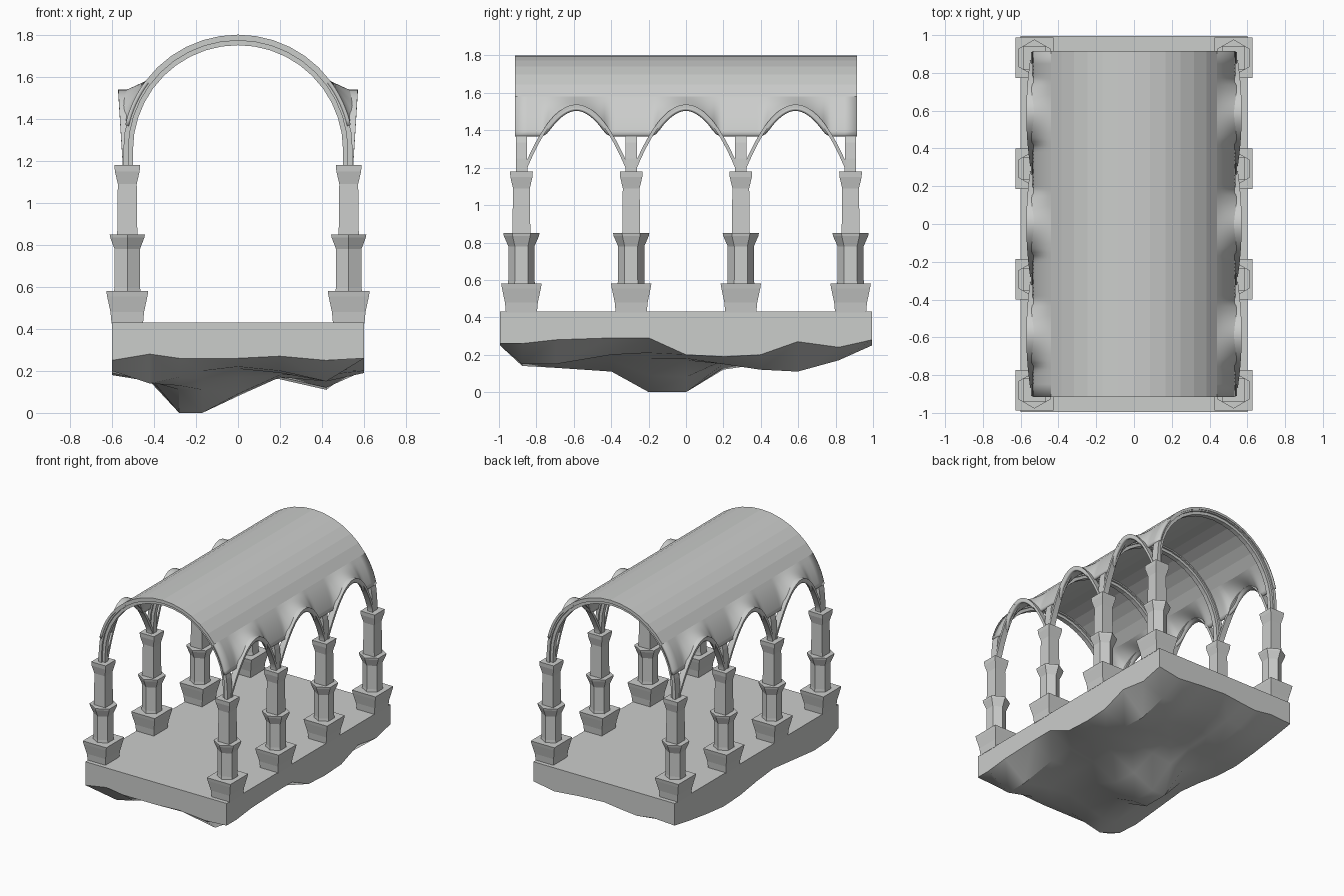
import bpy, bmesh, math

if "Cube" in bpy.data.objects:
    bpy.data.objects.remove(bpy.data.objects["Cube"])

stone = bpy.data.materials.new("pale grey stone")
stone.diffuse_color = (0.6, 0.61, 0.6, 1)
stone.use_nodes = True
stone.node_tree.nodes["Principled BSDF"].inputs["Base Color"].default_value = stone.diffuse_color


def make(name, verts, faces, recalc=True):
    me = bpy.data.meshes.new(name)
    me.from_pydata(verts, [], faces)
    if recalc:
        bm = bmesh.new()
        bm.from_mesh(me)
        bmesh.ops.recalc_face_normals(bm, faces=bm.faces)
        bm.to_mesh(me)
        bm.free()
    me.materials.append(stone)
    ob = bpy.data.objects.new(name, me)
    bpy.context.collection.objects.link(ob)
    return ob


def loft(name, rings):
    """Skin closed rings of equal length and cap both ends."""
    n = len(rings[0])
    verts = [v for r in rings for v in r]
    faces = [(i * n + k, i * n + (k + 1) % n, (i + 1) * n + (k + 1) % n, (i + 1) * n + k)
             for i in range(len(rings) - 1) for k in range(n)]
    last = (len(rings) - 1) * n
    faces += [tuple(range(n)), tuple(range(last, last + n))]
    return make(name, verts, faces)


def smooth(ob, deg):
    bpy.ops.object.select_all(action='DESELECT')
    ob.select_set(True)
    bpy.context.view_layer.objects.active = ob
    bpy.ops.object.shade_smooth_by_angle(angle=math.radians(deg))


# Rock platform: flat floor, upright sides, lumpy underside
XS = [-.6, -.42, -.28, -.17, 0, .2, .42, .6]
YS = [-1, -.88, -.7, -.4, -.2, 0, .2, .4, .6, .82, 1]
LOW = [
    [.25, .28, .26, .26, .26, .27, .25, .26],
    [.20, .14, .17, .20, .22, .20, .15, .26],
    [.19, .15, .13, .16, .21, .19, .15, .28],
    [.22, .17, .11, .11, .17, .20, .20, .29],
    [.24, .16, .00, .00, .09, .18, .21, .29],
    [.22, .15, .00, .00, .08, .17, .18, .20],
    [.19, .17, .12, .13, .15, .17, .15, .19],
    [.18, .16, .15, .17, .19, .17, .12, .20],
    [.20, .15, .14, .18, .20, .16, .11, .27],
    [.23, .18, .19, .21, .22, .19, .17, .24],
    [.26, .27, .25, .26, .28, .27, .25, .28],
]
nx, ny = len(XS), len(YS)
verts = [(x, y * .995, LOW[j][i]) for j, y in enumerate(YS) for i, x in enumerate(XS)]
faces = [(j * nx + i, j * nx + i + 1, (j + 1) * nx + i + 1, (j + 1) * nx + i)
         for j in range(ny - 1) for i in range(nx - 1)]
rim = ([i for i in range(nx)] + [j * nx + nx - 1 for j in range(1, ny)]
       + [(ny - 1) * nx + i for i in range(nx - 2, -1, -1)] + [j * nx for j in range(ny - 2, 0, -1)])
top0 = len(verts)
verts += [(verts[k][0], verts[k][1], .43) for k in rim]
m = len(rim)
faces += [(rim[k], rim[(k + 1) % m], top0 + (k + 1) % m, top0 + k) for k in range(m)]
faces.append(tuple(range(top0, top0 + m)))
smooth(make("rock_platform", verts, faces), 35)


# Columns: square plinth, hexagonal lower shaft, square upper shaft
def square(cx, cy, z, hx, hy):
    return [(cx + a * hx, cy + b * hy, z) for a, b in ((-1, -1), (1, -1), (1, 1), (-1, 1))]


def hexagon(cx, cy, z, r):
    return [(cx + r * math.sin(k * math.pi / 3), cy + r * math.cos(k * math.pi / 3), z)
            for k in range(6)]


COL_Y = (-.88, -.293, .293, .88)
for s, side in ((-1, "left"), (1, "right")):
    for n, y in enumerate(COL_Y):
        x = s * .527
        tag = f"{side}_{n + 1}"
        loft("plinth_" + tag, [square(x, y, z, a, a + .008) for z, a in
                               ((.425, .075), (.48, .08), (.555, .096), (.58, .1))])
        loft("lower_shaft_" + tag, [hexagon(x, y, z, r) for z, r in
                                    ((.57, .074), (.6, .07), (.78, .07), (.835, .094), (.85, .097))])
        loft("upper_shaft_" + tag, [square(x, y, z, r, r) for z, r in
                                    ((.84, .048), (1.09, .045), (1.15, .059), (1.18, .061))])

# Vault outline shared by the roof and ribs
R, CZ, SPRING, VALLEY = .55, 1.25, 1.18, 1.37
BAYS = (-.586, 0, .586)
HALF = .262


def vault_x(z):
    return math.sqrt(R * R - (z - CZ) ** 2)


def arch_z(u):
    return 1.2 + .32 * (1 - abs(u) ** 1.95)


# Cross ribs: stilted round arches with a stepped section
def cross_rib(name, y, hw, r0, r1):
    pts = [(1, 0, SPRING - CZ)] + [(math.cos(a), math.sin(a), 0) for a in
                                   (math.pi * k / 20 for k in range(21))] + [(-1, 0, SPRING - CZ)]
    rings = [[(c * r, y + w, CZ + s * r + d) for r, w in
              ((r0, -hw), (r1, -hw), (r1, hw), (r0, hw))] for c, s, d in pts]
    loft(name, rings)


for n, y in enumerate(COL_Y):
    cross_rib(f"cross_rib_outer_{n + 1}", y, .03, .522, .546)
    cross_rib(f"cross_rib_inner_{n + 1}", y, .017, .5, .524)

# Side arch ribs, one per bay on each side
for s, side in ((-1, "left"), (1, "right")):
    for n, cy in enumerate(BAYS):
        rings = []
        for k in range(33):
            u = -1 + k / 16
            z = arch_z(u)
            slope = -.32 * 1.95 * abs(u) ** .95 * math.copysign(1, u) / HALF
            q = .018 / math.hypot(1, slope)
            y0, xo = cy + u * HALF, .55 + .02 * (z - 1.2) / .32
            rings.append([(s * a, y0 - b * slope * q, z + b * q) for a, b in
                          ((xo - .045, 0), (xo, 0), (xo, 1), (xo - .045, 1))])
        rings = [[(v[0], v[1], SPRING) for v in rings[0]]] + rings + [[(v[0], v[1], SPRING) for v in rings[-1]]]
        smooth(loft(f"side_arch_{side}_{n + 1}", rings), 30)

# Roof: faceted barrel whose flanks swell out over the side arches
ys = {-.915, .915}
for cy in BAYS:
    ys.update(round(cy + HALF * k / 14, 5) for k in range(-14, 15))
ys = sorted(ys)
TOP, NS, NV = 1.58, 8, 12
a0 = math.asin((TOP - CZ) / R)
verts, faces = [], []
for y in ys:
    u = min(abs(y - c) for c in BAYS) / HALF
    h = max(VALLEY, arch_z(u)) if u <= 1 else VALLEY
    swell = (.55 + .02 * (h - 1.2) / .32 - vault_x(h)) * min(1, (h - VALLEY) / .05)
    flank = []
    for k in range(NS):
        t = 1 - k / NS
        z = TOP + (h - TOP) * t
        flank.append((vault_x(z) + swell * t ** 1.1, z))
    crown = [(R * math.cos(a), CZ + R * math.sin(a)) for a in
             (a0 + (math.pi - 2 * a0) * k / NV for k in range(NV + 1))]
    prof = flank + crown + [(-x, z) for x, z in reversed(flank)]
    verts += [(x, y, z) for x, z in prof]
n = 2 * NS + NV + 1
faces = [(i * n + j, (i + 1) * n + j, (i + 1) * n + j + 1, i * n + j + 1)
         for i in range(len(ys) - 1) for j in range(n - 1)]
roof = make("vaulted_roof", verts, faces, False)
for f in roof.data.polygons:
    j = f.index % (n - 1)
    f.use_smooth = j < NS or j >= NS + NV
mod = roof.modifiers.new("thickness", 'SOLIDIFY')
mod.thickness = .018
mod.offset = -1
